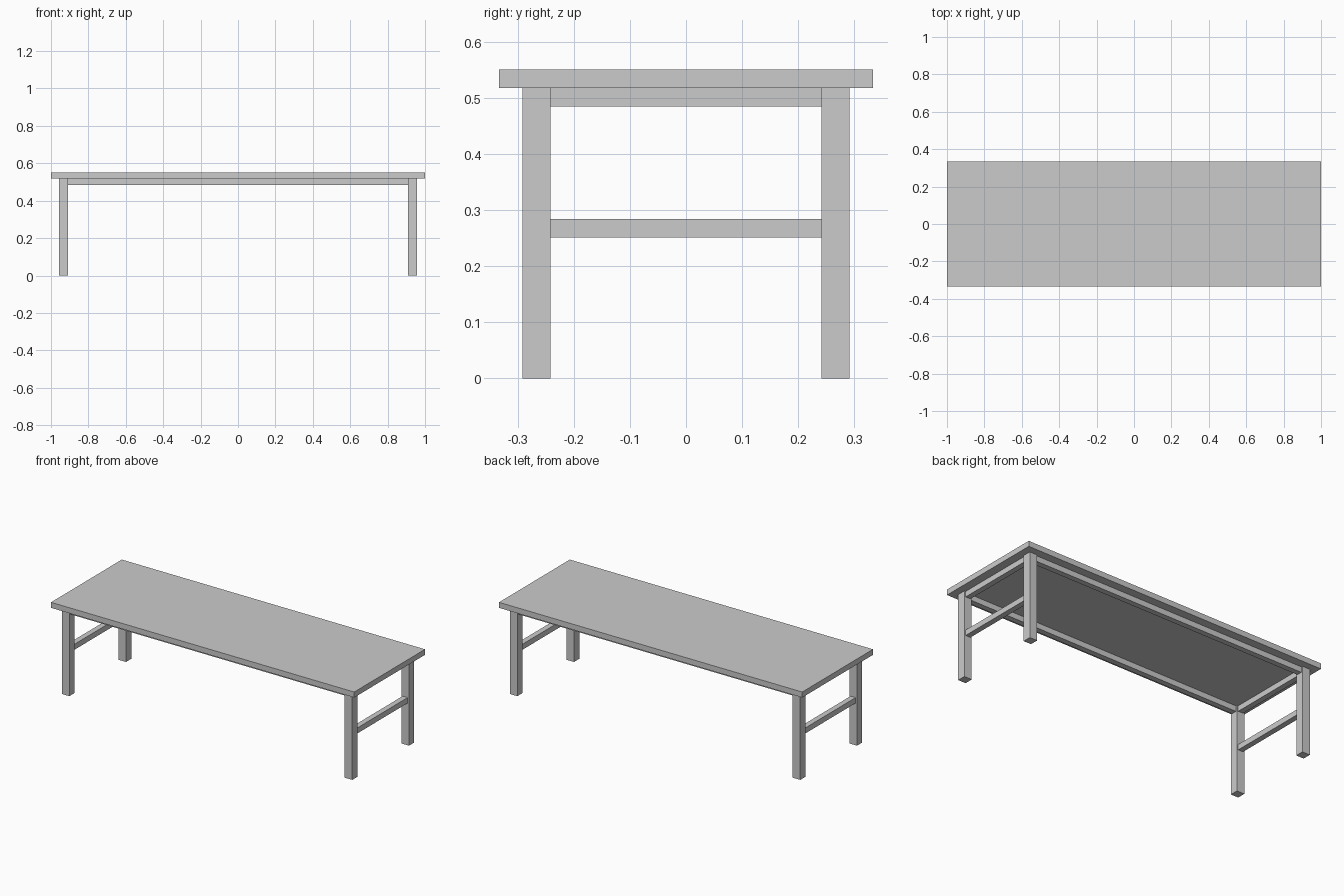
import bpy

if "Cube" in bpy.data.objects:
    bpy.data.objects.remove(bpy.data.objects["Cube"])


def box(name, center, size):
    bpy.ops.mesh.primitive_cube_add(size=1, location=center)
    ob = bpy.context.object
    ob.name = name
    ob.scale = size
    bpy.ops.object.transform_apply(location=False, rotation=False, scale=True)
    return ob


LEG, RAIL = 0.05, 0.033          # square section sizes
LEG_X, LEG_Y = 0.933, 0.267      # leg centre lines
TOP_Z, HEIGHT = 0.518, 0.551     # underside and upper face of the top

# Table top
box("table_top", (0, 0, (TOP_Z + HEIGHT) / 2), (2, 0.667, HEIGHT - TOP_Z))

span_x = 2 * LEG_X - LEG
span_y = 2 * LEG_Y - LEG
rail_z = TOP_Z - RAIL / 2

for sx, side in ((-1, "left"), (1, "right")):
    # Legs at the four corners
    for sy, end in ((-1, "front"), (1, "back")):
        box(f"{end}_{side}_leg", (sx * LEG_X, sy * LEG_Y, TOP_Z / 2), (LEG, LEG, TOP_Z))
    # Short rail under the top and lower stretcher between each pair of legs
    box(f"{side}_rail", (sx * LEG_X, 0, rail_z), (RAIL, span_y, RAIL))
    box(f"{side}_stretcher", (sx * LEG_X, 0, 0.268), (RAIL, span_y, RAIL))

# Long rails under the top
for sy, end in ((-1, "front"), (1, "back")):
    box(f"{end}_rail", (0, sy * LEG_Y, rail_z), (span_x, RAIL, RAIL))
